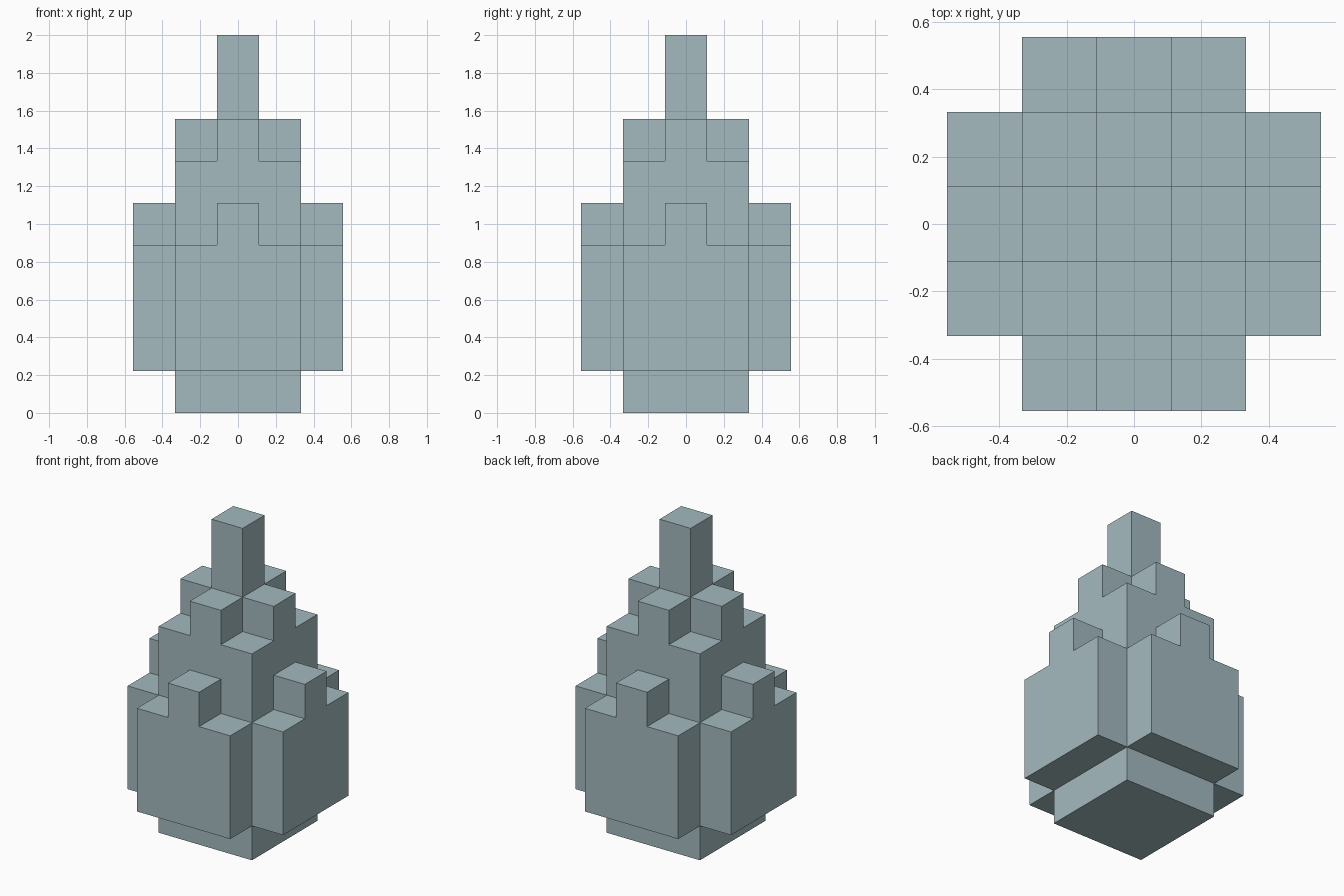
import bpy
import bmesh
from math import pi
from mathutils import Matrix, Vector

cube = bpy.data.objects.get("Cube")
if cube:
    bpy.data.objects.remove(cube, do_unlink=True)

U = 2 / 9  # one block; the model is nine blocks tall

mat = bpy.data.materials.new("grey_teal")
mat.use_nodes = True
colour = (0.37, 0.49, 0.52, 1)
mat.diffuse_color = colour
bsdf = next(n for n in mat.node_tree.nodes if n.type == 'BSDF_PRINCIPLED')
bsdf.inputs["Base Color"].default_value = colour


def extrude_profile(name, points, direction, turn=0):
    """Closed solid from a flat profile in block units, turned about z."""
    bm = bmesh.new()
    face = bm.faces.new([bm.verts.new(p) for p in points])
    ext = bmesh.ops.extrude_face_region(bm, geom=[face], use_keep_orig=True)
    moved = [v for v in ext["geom"] if isinstance(v, bmesh.types.BMVert)]
    bmesh.ops.translate(bm, vec=Vector(direction), verts=moved)
    bmesh.ops.transform(bm, matrix=Matrix.Rotation(turn, 4, 'Z') @ Matrix.Scale(U, 4),
                        verts=bm.verts)
    bmesh.ops.recalc_face_normals(bm, faces=bm.faces)
    mesh = bpy.data.meshes.new(name)
    bm.to_mesh(mesh)
    bm.free()
    mesh.materials.append(mat)
    obj = bpy.data.objects.new(name, mesh)
    bpy.context.collection.objects.link(obj)
    return obj


def square(half, z):
    return [(-half, -half, z), (half, -half, z), (half, half, z), (-half, half, z)]


# Central block, three blocks wide, from the ground to the crown
extrude_profile("core", square(1.5, 0), (0, 0, 6))

# Stepped panel on each side, raised one block above the ground
panel = [(-1.5, 1), (1.5, 1), (1.5, 4), (0.5, 4), (0.5, 5), (-0.5, 5), (-0.5, 4), (-1.5, 4)]
for i, side in enumerate(("front", "left", "back", "right")):
    extrude_profile(side + "_panel", [(x, -2.5, z) for x, z in panel], (0, 1, 0), i * pi / 2)

# Cross-shaped crown
cross = [(-0.5, -1.5), (0.5, -1.5), (0.5, -0.5), (1.5, -0.5), (1.5, 0.5), (0.5, 0.5),
         (0.5, 1.5), (-0.5, 1.5), (-0.5, 0.5), (-1.5, 0.5), (-1.5, -0.5), (-0.5, -0.5)]
extrude_profile("crown", [(x, y, 6) for x, y in cross], (0, 0, 1))

# Spire
extrude_profile("spire", square(0.5, 7), (0, 0, 2))
